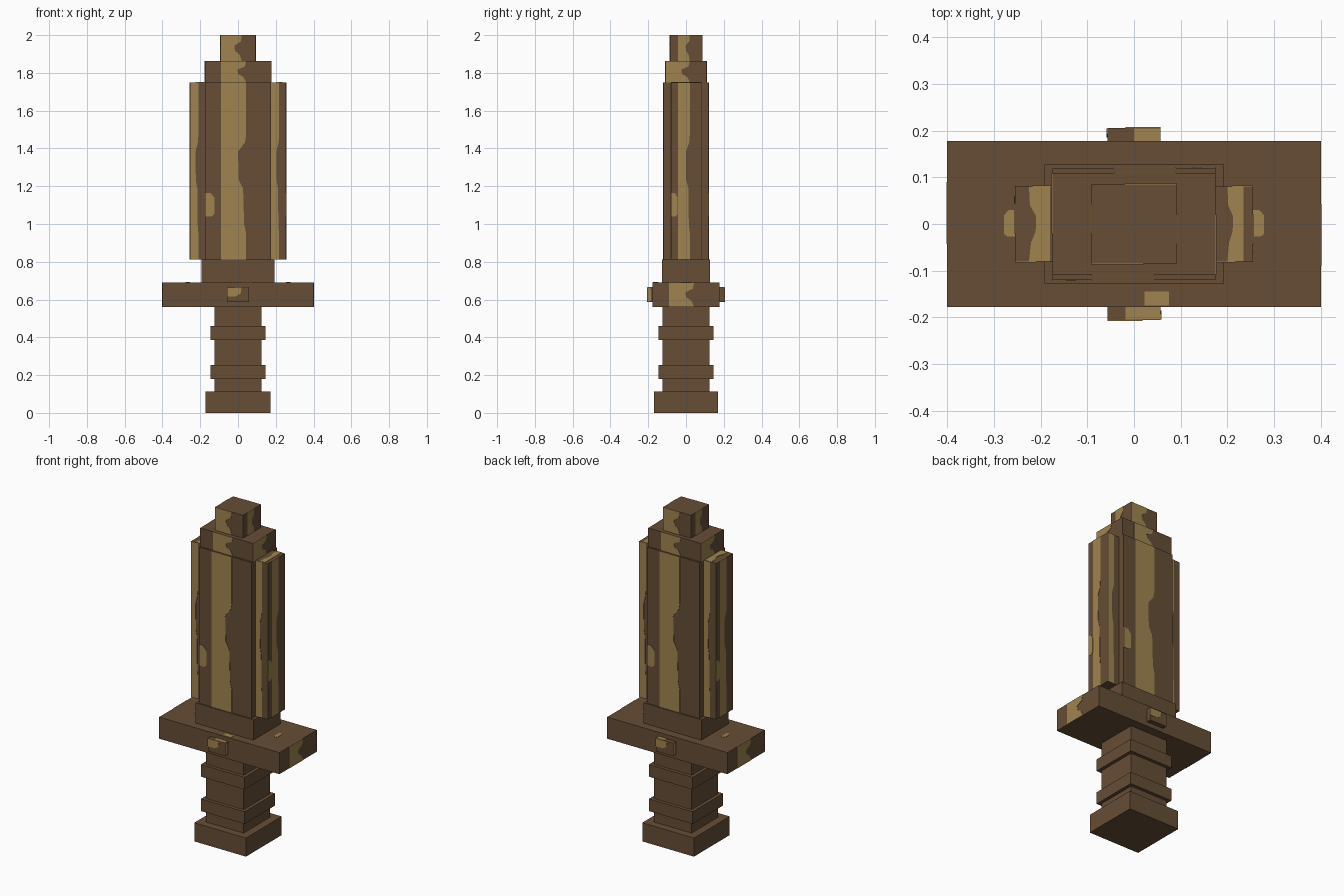
import bpy, bmesh
from math import pi
from mathutils import Matrix

cube = bpy.data.objects.get("Cube")
if cube:
    bpy.data.objects.remove(cube)


def material(name, rgb):
    m = bpy.data.materials.new(name)
    m.use_nodes = True
    m.diffuse_color = (*rgb, 1)
    m.node_tree.nodes["Principled BSDF"].inputs["Base Color"].default_value = (*rgb, 1)
    return m


DARK = material("dark_brown", (0.133, 0.075, 0.036))
LIGHT = material("light_tan", (0.351, 0.231, 0.08))


def add_object(name, bm, mat):
    bmesh.ops.recalc_face_normals(bm, faces=bm.faces)
    mesh = bpy.data.meshes.new(name)
    bm.to_mesh(mesh)
    bm.free()
    mesh.materials.append(mat)
    bpy.context.collection.objects.link(bpy.data.objects.new(name, mesh))


def box(name, hx, hy, z0, z1, x=0, y=0):
    bm = bmesh.new()
    bmesh.ops.create_cube(bm, size=1)
    bmesh.ops.scale(bm, vec=(2 * hx, 2 * hy, z1 - z0), verts=bm.verts)
    bmesh.ops.translate(bm, vec=(x, y, (z0 + z1) / 2), verts=bm.verts)
    add_object(name, bm, DARK)


# Right-hand outlines of the tan marks: (height, width) fractions
WAVE = [(0, 1), (.15, 1), (.2, .92), (.4, .88), (.45, .7), (.61, .68), (.66, .95), (.7, 1), (1, 1)]
NOTCH = [(0, 1), (.25, .9), (.4, .68), (.6, .65), (.75, .95), (1, 1)]
BLOB = [(0, .7), (.1, 1), (.8, 1), (1, .6)]
PLAIN = [(0, 1), (1, 1)]

SIDES = {
    "front": Matrix.Identity(3),
    "left": Matrix.Rotation(pi / 2, 3, 'Z'),
    "back": Matrix.Rotation(pi, 3, 'Z'),
    "right": Matrix.Rotation(-pi / 2, 3, 'Z'),
    "top": Matrix.Rotation(-pi / 2, 3, 'X'),
}


def mark(name, side, depth, a0, a1, z0, z1, edge=PLAIN):
    """Thin tan plate lying on a face at the given distance from the centre."""
    outline = [(a0, z0)] + [(a0 + w * (a1 - a0), z0 + h * (z1 - z0)) for h, w in edge] + [(a0, z1)]
    bm = bmesh.new()
    face = bm.faces.new([bm.verts.new((a, -depth, z)) for a, z in outline])
    out = bmesh.ops.extrude_face_region(bm, geom=[face])["geom"]
    bmesh.ops.translate(bm, vec=(0, -0.002, 0),
                        verts=[v for v in out if isinstance(v, bmesh.types.BMVert)])
    bmesh.ops.transform(bm, matrix=SIDES[side].to_4x4(), verts=bm.verts)
    add_object(f"{name}_{side}", bm, LIGHT)


# Handle
box("pommel", .172, .17, 0, .112)
box("grip", .125, .125, .112, .56)
box("lower_grip_ring", .145, .145, .18, .253)
box("upper_grip_ring", .145, .145, .387, .46)

# Guard and collar
box("guard", .4, .178, .56, .69)
box("collar", .192, .128, .69, .812)
for side, s in (("front", -1), ("back", 1)):
    box(side + "_stud", .057, .0145, .587, .665, y=s * .191)

# Blade
box("blade", .175, .12, .812, 1.75)
box("blade_shoulder", .175, .109, 1.75, 1.862)
box("blade_tip", .0925, .085, 1.862, 2)
for side, s in (("left", 1), ("right", -1)):
    box(side + "_blade_edge", .04, .08, .812, 1.75, x=s * .215)

# Tan marks on the broad faces
for side in ("front", "back"):
    mark("blade_band", side, .12, -.09, .043, .812, 1.75, WAVE)
    mark("blade_spot", side, .12, -.175, -.125, 1.04, 1.165, BLOB)
    mark("shoulder_band", side, .109, -.09, .043, 1.75, 1.862, NOTCH)
    mark("tip_band", side, .085, -.0925, .02, 1.862, 2, NOTCH)
    mark("outer_edge_band", side, .08, -.255, -.21, .812, 1.75, WAVE)
    mark("inner_edge_band", side, .08, .175, .217, .812, 1.75, WAVE)
    mark("stud_spot", side, .2055, -.057, .018, .617, .665, [(0, .6), (.3, .95), (1, 1)])

# Tan marks on the narrow faces
for side in ("left", "right"):
    mark("edge_band", side, .255, -.043, .02, .812, 1.75, WAVE)
    mark("edge_spot", side, .255, -.08, -.045, 1.04, 1.165, BLOB)
    mark("shoulder_side_band", side, .175, -.109, .02, 1.75, 1.862, NOTCH)
    mark("tip_side_band", side, .0925, -.043, .02, 1.862, 2, NOTCH)
    mark("guard_end_band", side, .4, -.09, .043, .56, .69, NOTCH)
    mark("stud_side_spot", side, .057, -.205, -.185, .59, .665, BLOB)

# Tan marks on the upward faces
mark("right_edge_cap", "top", 1.75, -.18, -.225, -.08, .08, NOTCH)
mark("left_edge_cap", "top", 1.75, .235, .2, -.08, .08, NOTCH)
mark("front_stud_cap", "top", .665, .057, -.018, -.205, -.178)
mark("back_stud_cap", "top", .665, .057, 0, .178, .205)
mark("guard_front_spot", "top", .69, .022, .075, -.175, -.145)
for s in (-1, 1):
    mark("guard_side_spot", "top", .69, s * .255, s * .278, -.027, .03, BLOB)
